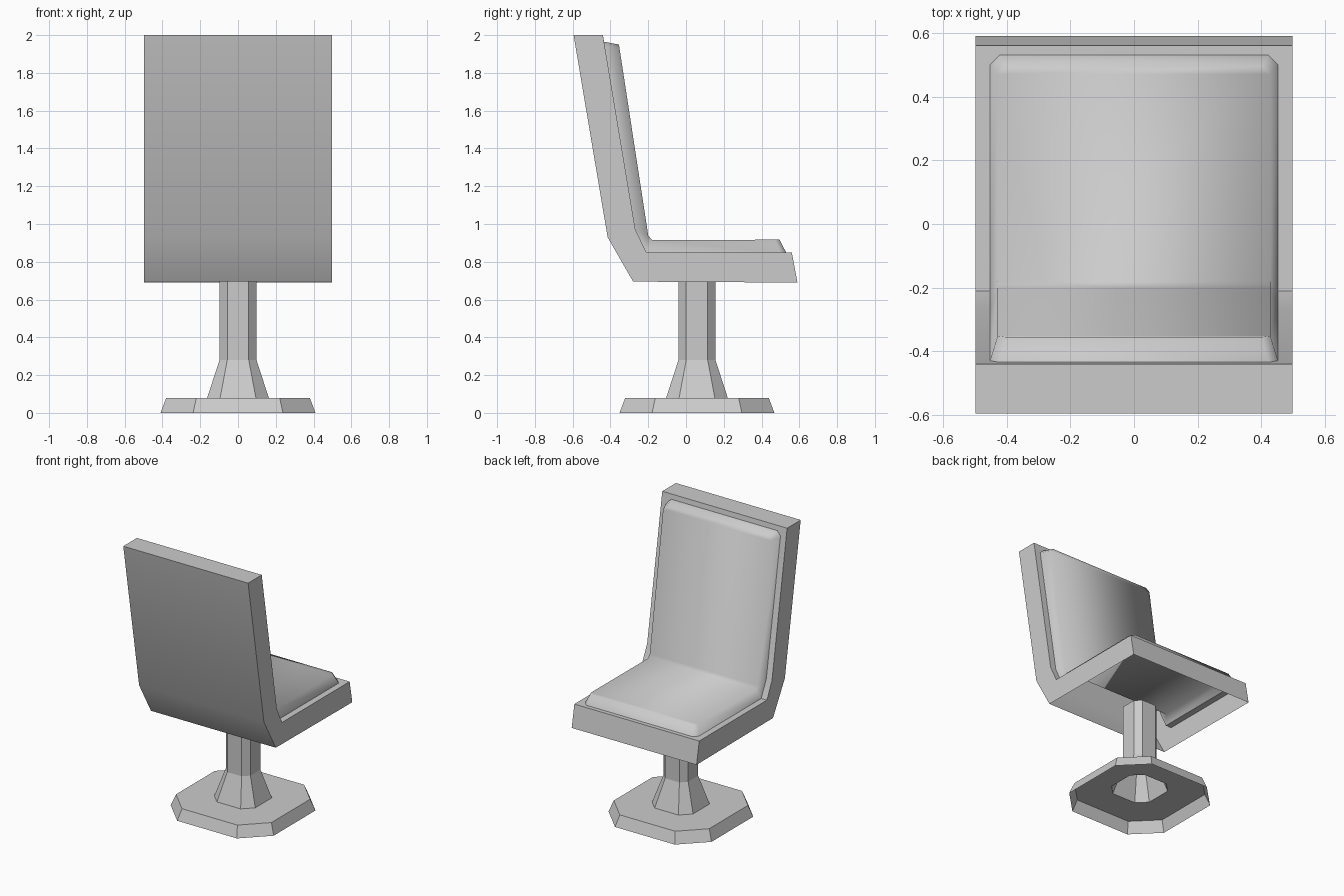
import bpy, bmesh, math
from mathutils import Vector

if "Cube" in bpy.data.objects:
    bpy.data.objects.remove(bpy.data.objects["Cube"])

W = 0.497  # half width of the shell


def finish(name, bm, angle=None):
    bmesh.ops.remove_doubles(bm, verts=bm.verts, dist=0.0005)
    bmesh.ops.recalc_face_normals(bm, faces=bm.faces)
    mesh = bpy.data.meshes.new(name)
    bm.to_mesh(mesh)
    bm.free()
    obj = bpy.data.objects.new(name, mesh)
    bpy.context.collection.objects.link(obj)
    if angle:
        bpy.ops.object.select_all(action='DESELECT')
        obj.select_set(True)
        bpy.context.view_layer.objects.active = obj
        bpy.ops.object.shade_smooth_by_angle(angle=math.radians(angle))
    return obj


def bridge(bm, a, b):
    n = len(a)
    for i in range(n):
        loop = [a[i], a[(i + 1) % n], b[(i + 1) % n], b[i]]
        pts = []
        for v in loop:  # skip repeated corners
            if all((v.co - p.co).length > 1e-5 for p in pts):
                pts.append(v)
        if len(pts) > 2:
            bm.faces.new(pts)


def outline(bm, path, w, c):
    """Closed outline following a (y, z) path, with corners chamfered by c."""
    p = [Vector(q) for q in path]
    start = p[0] + (p[1] - p[0]).normalized() * c
    end = p[3] + (p[2] - p[3]).normalized() * c
    side = [(w - c, p[0]), (w, start), (w, p[1]), (w, p[2]), (w, end), (w - c, p[3])]
    pts = side + [(-x, q) for x, q in reversed(side)]
    return [bm.verts.new((x, q[0], q[1])) for x, q in pts]


inner = [(0.56, 0.85), (-0.21, 0.85), (-0.268, 0.97), (-0.44, 2.0)]
outer = [(0.59, 0.69), (-0.28, 0.695), (-0.415, 0.93), (-0.595, 2.0)]
pad_base = [(0.53, 0.85), (-0.21, 0.85), (-0.268, 0.97), (-0.434, 1.965)]
pad_top = [(0.495, 0.917), (-0.18, 0.915), (-0.2, 0.94), (-0.355, 1.95)]

# Seat shell: sides, back, slanted lower back, top and front, open underneath
bm = bmesh.new()
ends = []
for s in (1, -1):
    i = [bm.verts.new((s * W, *q)) for q in inner]
    o = [bm.verts.new((s * W, *q)) for q in outer]
    for k in range(3):
        bm.faces.new((i[k], i[k + 1], o[k + 1], o[k]))
    ends.append((i, o))
(ri, ro), (li, lo) = ends
for k in (1, 2):
    bm.faces.new((ro[k], ro[k + 1], lo[k + 1], lo[k]))
for k in (0, 3):
    bm.faces.new((ri[k], ro[k], lo[k], li[k]))
# Rim around the cushion
bridge(bm, outline(bm, inner, W, 0), outline(bm, pad_base, 0.452, 0.03))
finish("seat_shell", bm, 30)

# Cushion running from the seat up the backrest
bm = bmesh.new()
base = outline(bm, pad_base, 0.452, 0.03)
top = outline(bm, pad_top, 0.428, 0.025)
bridge(bm, base, top)
for k in range(5):
    bm.faces.new((top[k], top[k + 1], top[10 - k], top[11 - k]))
finish("cushion", bm, 80)

# Pedestal: uneven octagon rings, open at the bottom
bm = bmesh.new()
rings = []
for a, z in ((0.41, 0), (0.38, 0.08), (0.163, 0.08), (0.098, 0.28), (0.098, 0.695)):
    b = a * 0.58
    pts = [(a, -b), (a, b), (b, a), (-b, a), (-a, b), (-a, -b), (-b, -a), (b, -a)]
    rings.append([bm.verts.new((x, y + 0.058, z)) for x, y in pts])
for lower, upper in zip(rings, rings[1:]):
    bridge(bm, lower, upper)
finish("pedestal", bm)
